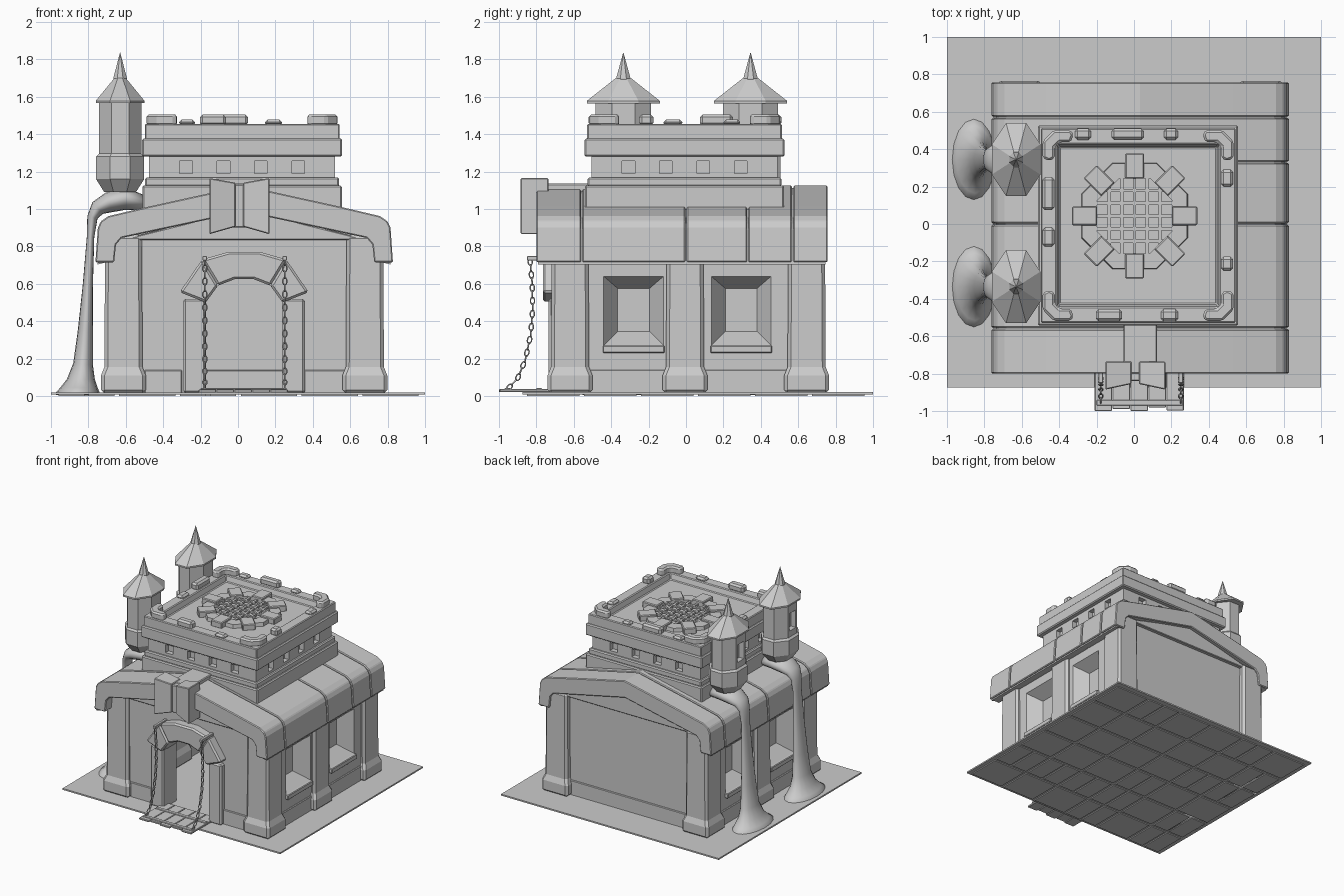
import bpy, bmesh, math, random
from mathutils import Vector, Matrix

if "Cube" in bpy.data.objects:
    bpy.data.objects.remove(bpy.data.objects["Cube"])

random.seed(4)
CX = 0.033   # building centre line


def make(name, verts, faces, bevel=0.0, smooth=False):
    me = bpy.data.meshes.new(name)
    me.from_pydata([tuple(v) for v in verts], [], faces)
    bm = bmesh.new()
    bm.from_mesh(me)
    bmesh.ops.recalc_face_normals(bm, faces=bm.faces)
    bm.to_mesh(me)
    bm.free()
    ob = bpy.data.objects.new(name, me)
    bpy.context.collection.objects.link(ob)
    if bevel:
        m = ob.modifiers.new("bevel", 'BEVEL')
        m.width, m.segments, m.limit_method = bevel, 1, 'ANGLE'
    if smooth:
        me.polygons.foreach_set("use_smooth", [True] * len(me.polygons))
    return ob


def loft_data(rings, base=0):
    n = len(rings[0])
    faces = [tuple(base + i for i in range(n)),
             tuple(base + (len(rings) - 1) * n + i for i in range(n))]
    for r in range(len(rings) - 1):
        a = base + r * n
        faces += [(a + i, a + (i + 1) % n, a + n + (i + 1) % n, a + n + i) for i in range(n)]
    return [v for r in rings for v in r], faces


def lofts(name, parts, **kw):
    verts, faces = [], []
    for rings in parts:
        v, f = loft_data(rings, len(verts))
        verts += v
        faces += f
    return make(name, verts, faces, **kw)


def ngon(n, x, y, z, hx, hy):
    k = 1 / math.cos(math.pi / n)
    return [(x + hx * k * math.cos(math.tau * (i + .5) / n),
             y + hy * k * math.sin(math.tau * (i + .5) / n), z) for i in range(n)]


def stack(n, x, y, prof):
    return [ngon(n, x, y, z, hx, hy) for z, hx, hy in prof]


def boxes(name, items, **kw):
    return lofts(name, [stack(4, (a + b) / 2, (c + d) / 2, [(e, (b - a) / 2, (d - c) / 2), (f, (b - a) / 2, (d - c) / 2)])
                        for a, b, c, d, e, f in items], **kw)


def prism(pts, y0, y1):      # profile in x offset from CX and z, extruded along y
    return [[(CX + x, y, z) for x, z in pts] for y in (y0, y1)]


def mirrored(pts):           # half outline from right side to the middle
    return pts + [(-x, z) for x, z in reversed(pts) if x > 1e-6]


def cut(ob, cutter):
    m = ob.modifiers.new("cut", 'BOOLEAN')
    m.object, m.solver = cutter, 'EXACT'
    ob.modifiers.move(len(ob.modifiers) - 1, 0)
    bpy.context.view_layer.objects.active = ob
    bpy.ops.object.modifier_apply(modifier="cut")
    bpy.data.objects.remove(cutter)


# ground plate with paving on the underside
boxes("ground_plate", [(-1, 1, -.875, 1, .008, .02)])
tiles = []
for i in range(6):
    for j in range(6):
        x, y = -.96 + i * .325, -.85 + j * .305
        if random.random() < .3:
            tiles += [(x, x + .14, y, y + .28, 0, .01), (x + .16, x + .3, y, y + .28, 0, .01)]
        else:
            tiles.append((x, x + .3, y, y + .28, 0, .01))
boxes("underside_tiles", tiles)

# side walls with funnel-shaped window recesses, sills and plinths
for s, side in ((1, "right"), (-1, "left")):
    xo, xi = CX + s * .715, CX + s * .56
    wall = boxes(side + "_wall", [(min(xo, xi), max(xo, xi), -.62, .65, .015, .84)])

    def rect(x, y, hy, z0, z1):
        return [(x, y - hy, z0), (x, y + hy, z0), (x, y + hy, z1), (x, y - hy, z1)]
    cut(wall, lofts("window_cutter", [[rect(xo + s * .02, y, .16, .27, .64), rect(xo, y, .16, .27, .64),
                                       rect(xo - s * .11, y, .085, .345, .575)] for y in (-.28, .295)]))
    xs = sorted((xo - s * .02, xo + s * .025))
    boxes(side + "_window_sills", [(*xs, y - .165, y + .165, .23, .27) for y in (-.28, .295)], bevel=.005)
    xp = sorted((xo - s * .02, xo + s * .01))
    boxes(side + "_plinth", [(*xp, -.6, .62, .015, .14)], bevel=.005)

# front and back walls
half = [(.66, .015), (.66, .86), (0, 1.0)]
lofts("back_wall", [prism(mirrored(half), .56, .695)])
front = lofts("front_wall", [prism(mirrored(half), -.69, -.56)])
arch_in = [(.205, .50), (.14, .59), (.05, .625)]
cut(front, lofts("door_cutter", [prism(mirrored([(.205, -.05)] + arch_in), -.9, -.4)]))
gable = mirrored([(.66, .835), (0, 1.0)])
lofts("gable_panels", [prism(gable, -.715, -.6), prism(gable, .6, .725)], bevel=.005)
boxes("front_back_plinths", [(-.5, -.3, -.70, -.67, .015, .14), (.35, .58, -.70, -.67, .015, .14),
                             (-.55, .6, .67, .705, .015, .14), (-.55, .6, .54, .57, .015, .14)], bevel=.005)

# flared pillars
pil = [(.015, .12, .12), (.11, .12, .12), (.155, .102, .102), (.86, .098, .098)]
lofts("pillars", [stack(4, CX + s * .645, y, pil) for s in (-1, 1) for y in (-.62, -.005, .645)], bevel=.018)

# gabled roof in sections
outer = [(.795, .715), (.782, .90), (.765, .935), (.725, .962), (.5, 1.015), (0, 1.125)]
inner = [(.695, .715), (.685, .81), (.655, .845), (0, .985)]
roof_pts = mirrored(outer)
roof_pts += [(-x, z) for x, z in inner] + [(x, z) for x, z in reversed(inner) if x > 0]
cuts = [(-.8, -.562), (-.554, -.004), (.004, .326), (.334, .566), (.574, .757)]
lofts("roof_sections", [prism(roof_pts, a, b) for a, b in cuts], bevel=.006)
core = [(x * .985, z - .012) for x, z in roof_pts[:len(mirrored(outer))]]
core += [(x, z + .01) for x, z in roof_pts[len(core):]]
lofts("roof_core", [prism(core, -.79, .745)])

# ridge beam and two wedge-shaped gable plaques
boxes("ridge_beam", [(CX - .09, CX + .09, -.8, -.5, 1.0, 1.135), (-.03, .06, -.84, -.74, .9, 1.13)], bevel=.006)
plaques = []
for s in (-1, 1):
    plaques.append([[(.007 + s * dx, y0, z0), (.007 + s * dx, y1, z0), (.007 + s * dx, y1, z1), (.007 + s * dx, y0, z1)]
                    for dx, y0, y1, z0, z1 in ((.02, -.855, -.735, .905, 1.14), (.16, -.885, -.735, .865, 1.165))])
lofts("gable_plaques", plaques, bevel=.005)

# doorway: jambs and arch stones
boxes("door_jambs", [(CX + a, CX + b, -.735, -.56, .015, .52) for a, b in ((-.325, -.205), (.205, .325))], bevel=.012)
arch_out = [(.345, .555), (.225, .73), (.085, .77)]
ai, ao = mirrored(arch_in), mirrored(arch_out)
stones = []
for i, j in ((0, 1), (1, 4), (4, 5)):
    stones.append(prism(ai[i:j + 1] + ao[i:j + 1][::-1], -.765, -.55))
lofts("arch_stones", stones, bevel=.012)

# lowered drawbridge
planks = [(-.21 + i * .096, -.118 + i * .096, -1 + d, -.66, .02, .036) for i, d in enumerate((0, .012, 0, .02, .004))]
boxes("drawbridge_planks", planks, bevel=.003)
boxes("drawbridge_battens", [(-.2, .26, -.97, -.94, .034, .043), (-.2, .26, -.80, -.77, .034, .043)], bevel=.003)

# chains and their hooks
path = [Vector(p) for p in ((-.835, .735), (-.822, .6), (-.82, .46), (-.83, .33), (-.86, .19), (-.90, .095), (-.955, .035))]


def along(d):
    for a, b in zip(path, path[1:]):
        seg = (b - a).length
        if d <= seg:
            return a.lerp(b, d / seg), (b - a).normalized()
        d -= seg
    return path[-1], (path[-1] - path[-2]).normalized()


total = sum((b - a).length for a, b in zip(path, path[1:]))
N = 21
verts, faces = [], []
for x in (-.177, .25):
    for k in range(N):
        p, t = along(total * (k + .5) / N)
        T = Vector((0, t.x, t.y))
        B = T.cross(Vector((1, 0, 0)))
        W = Vector((1, 0, 0)) if k % 2 else B
        U = B if k % 2 else Vector((1, 0, 0))
        base, M, m = len(verts), 10, 5
        for i in range(M):
            a = math.tau * i / M
            c = T * .019 * math.cos(a) + W * .011 * math.sin(a)
            o = c.normalized()
            for j in range(m):
                b = math.tau * j / m
                verts.append(Vector((x, p.x, p.y)) + c + (o * math.cos(b) + U * math.sin(b)) * .0045)
                faces.append((base + i * m + j, base + (i + 1) % M * m + j,
                              base + (i + 1) % M * m + (j + 1) % m, base + i * m + (j + 1) % m))
make("chains", verts, faces, smooth=True)
boxes("chain_hooks", [(x - .012, x + .012, -.85, -.69, .725, .748) for x in (-.177, .25)], bevel=.003)

# square upper keep, with small windows cut in the neck
TX, TY = .022, -.008
for name, h, z0, z1 in (("keep_base", .533, .93, 1.125), ("keep_moulding", .518, 1.12, 1.168), ("keep_cornice", .535, 1.28, 1.376)):
    lofts(name, [stack(4, TX, TY, [(z0, h, h), (z1, h, h)])], bevel=.008)
neck = lofts("keep_neck", [stack(4, TX, TY, [(1.16, .497, .497), (1.29, .497, .497)])])
holes = []
for u in (-.3, -.1, .1, .3):
    for s in (-1, 1):
        for f, (a, b) in enumerate(((TX + u, TY + s * .497), (TX + s * .497, TY + u))):
            hx, hy = (.034, .04) if f == 0 else (.04, .034)
            holes.append((a - hx, a + hx, b - hy, b + hy, 1.19, 1.257))
cut(neck, boxes("neck_cutter", holes))

# parapet with sunken deck
lofts("parapet", [stack(4, TX, TY, [(1.37, .52, .52), (1.455, .52, .52), (1.455, .435, .435), (1.405, .42, .42)])], bevel=.006)
big, small, zb = 1.505, 1.478, 1.445
boxes("merlons", [
    (-.315, -.23, .45, .51, zb, small), (-.12, .053, .45, .51, zb, big), (.16, .235, .45, .51, zb, small),
    (-.203, -.064, -.52, -.455, zb, big), (.144, .235, -.52, -.455, zb, small),
    (.465, .53, .2, .29, zb, small), (.465, .53, -.25, -.175, zb, big),
    (-.49, -.425, .075, .25, zb, big), (-.49, -.425, -.12, -.02, zb, small)], bevel=.014)
ell = [(.51, .36), (.51, .45), (.45, .51), (.36, .51), (.345, .485), (.36, .445), (.42, .445), (.445, .42), (.445, .36), (.475, .345)]
lofts("corner_merlons", [[[(TX + sx * x, TY + sy * y, z) for x, y in ell] for z in (zb, big)]
                         for sx in (-1, 1) for sy in (-1, 1)], bevel=.012)

# round grate on the deck
GX, GY = .003, .043
lofts("grate_ring", [stack(8, GX, GY, [(1.40, .285, .285), (1.435, .28, .28), (1.435, .2, .2), (1.408, .2, .2)])])
blocks = []
for k in range(8):
    R = Matrix.Rotation(math.tau * k / 8, 4, 'Z')
    blocks.append([[R @ Vector((x, y, 0)) + Vector((GX, GY, z)) for x, y in ((.2, -.05), (.335, -.05), (.335, .05), (.2, .05))]
                   for z in (1.40, 1.452)])
lofts("grate_blocks", blocks, bevel=.006)
bars = []
for i in range(-2, 3):
    o, L = i * .068, .215
    bars += [(GX + o - .009, GX + o + .009, GY - L, GY + L, 1.415, 1.43), (GX - L, GX + L, GY + o - .009, GY + o + .009, 1.42, 1.434)]
boxes("grate_bars", bars)

# two corner turrets, each with a spill running down to the ground
body = [(1.09, .085, .105), (1.16, .129, .16), (1.28, .129, .16), (1.295, .114, .148), (1.57, .114, .148)]
cap = [(1.565, .13, .195), (1.578, .13, .195), (1.70, .03, .04)]
spill = [(-.50, 1.03, .04, .07), (-.60, 1.055, .06, .11), (-.69, 1.035, .055, .10), (-.75, 1.005, .042, .08), (-.778, .955, .028, .06),
         (-.788, .85, .02, .05), (-.802, .6, .027, .062), (-.816, .35, .04, .08), (-.828, .17, .053, .10),
         (-.84, .09, .075, .135), (-.85, .045, .1, .18), (-.856, .022, .115, .215), (-.856, .006, .118, .218)]
for name, y in (("front", -.335), ("back", .345)):
    t = lofts(name + "_turret_body", [stack(8, -.63, y, body)])
    cut(t, boxes("turret_cutter", [(-.8, -.70, y - .042, y + .042, 1.345, 1.49)]))
    lofts(name + "_turret_roof", [stack(8, -.63, y, cap)])
    lofts(name + "_turret_spike", [stack(8, -.63, y, [(1.685, .036, .038), (1.70, .036, .038), (1.835, .001, .001)])])
    rings = []
    for i, (x, z, hn, hy) in enumerate(spill):
        a, b = spill[max(i - 1, 0)], spill[min(i + 1, len(spill) - 1)]
        t = Vector((b[0] - a[0], b[1] - a[1])).normalized()
        if i > 8:
            t = Vector((0, -1))
        rings.append([(x - t.y * hn * math.cos(q), y + hy * math.sin(q), z + t.x * hn * math.cos(q))
                      for q in (math.tau * k / 16 for k in range(16))])
    lofts(name + "_spill", [rings], smooth=True)
